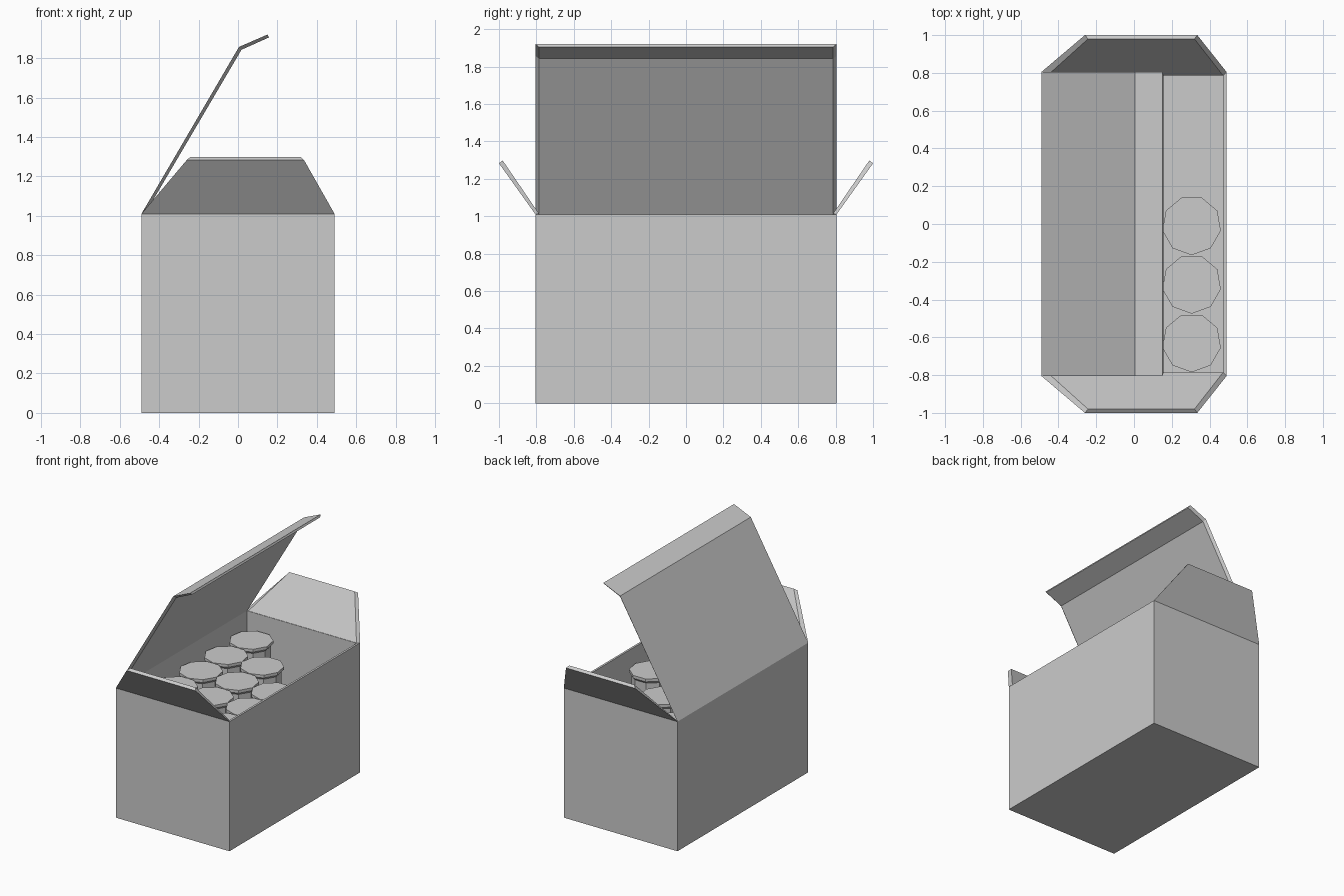
import bpy
import bmesh
from math import sin, cos, radians

if "Cube" in bpy.data.objects:
    bpy.data.objects.remove(bpy.data.objects["Cube"])

HALF_X, HALF_Y, TOP, WALL = 0.49, 0.805, 1.01, 0.016


def add_object(name, bm):
    bmesh.ops.recalc_face_normals(bm, faces=bm.faces[:])
    mesh = bpy.data.meshes.new(name)
    bm.to_mesh(mesh)
    bm.free()
    obj = bpy.data.objects.new(name, mesh)
    bpy.context.collection.objects.link(obj)
    return obj


def rect(hx, hy, z):
    return [(-hx, -hy, z), (hx, -hy, z), (hx, hy, z), (-hx, hy, z)]


def skin(name, loops):
    """Bridge successive loops of points and cap both ends."""
    bm = bmesh.new()
    rings = [[bm.verts.new(p) for p in loop] for loop in loops]
    n = len(rings[0])
    for a, b in zip(rings, rings[1:]):
        for i in range(n):
            j = (i + 1) % n
            bm.faces.new((a[i], a[j], b[j], b[i]))
    bm.faces.new(rings[0])
    bm.faces.new(rings[-1])
    return add_object(name, bm)


# Open carton: outside, rim and inside in one shell
ix, iy = HALF_X - WALL, HALF_Y - WALL - 0.004
skin("carton_body", [rect(HALF_X, HALF_Y, 0), rect(HALF_X, HALF_Y, TOP),
                     rect(ix, iy, TOP), rect(ix, iy, 0.02)])

# End flaps: tapered panels leaning outwards, with mitred edges
for name, s in (("front_flap", -1), ("back_flap", 1)):
    outer = [(-0.49, s * 0.805, 1.01), (0.49, s * 0.805, 1.01),
             (0.335, s * 1.0, 1.283), (-0.26, s * 1.0, 1.283)]
    inner = [(-0.46, s * 0.785, 1.012), (0.472, s * 0.785, 1.012),
             (0.32, s * 0.98, 1.298), (-0.243, s * 0.98, 1.298)]
    skin(name, [outer, inner])

# Lid: bent panel hinged on the left, inner face slightly inset
bm = bmesh.new()
profiles = {"outer": ([(-0.49, 1.01), (0.005, 1.857), (0.15, 1.92)], HALF_Y),
            "inner": ([(-0.472, 1.01), (0.018, 1.843), (0.157, 1.905)], 0.787)}
v = {k: [[bm.verts.new((x, s * hy, z)) for x, z in pts] for s in (-1, 1)]
     for k, (pts, hy) in profiles.items()}
o, n = v["outer"], v["inner"]
for i in range(2):
    for side in (o, n):
        bm.faces.new((side[0][i], side[0][i + 1], side[1][i + 1], side[1][i]))
    for s in range(2):
        bm.faces.new((o[s][i], o[s][i + 1], n[s][i + 1], n[s][i]))
for i in (0, 2):
    bm.faces.new((o[0][i], o[1][i], n[1][i], n[0][i]))
add_object("lid", bm)


# Nine-sided cans with a wider rim, in rows of five, four and three
def ring(r, z):
    angles = [radians(-90 + 40 * i) for i in range(9)]
    return [(r * cos(a), r * sin(a), z) for a in angles]


can = skin("can", [ring(0.14, 0.02), ring(0.14, 0.85), ring(0.157, 0.868), ring(0.157, 0.89)])
PITCH = 0.31
first = True
for col, count in enumerate((5, 4, 3)):
    for row in range(count):
        obj = can if first else bpy.data.objects.new("can", can.data)
        if not first:
            bpy.context.collection.objects.link(obj)
        first = False
        obj.location = (-0.315 + col * PITCH, -0.628 + row * PITCH, 0)
